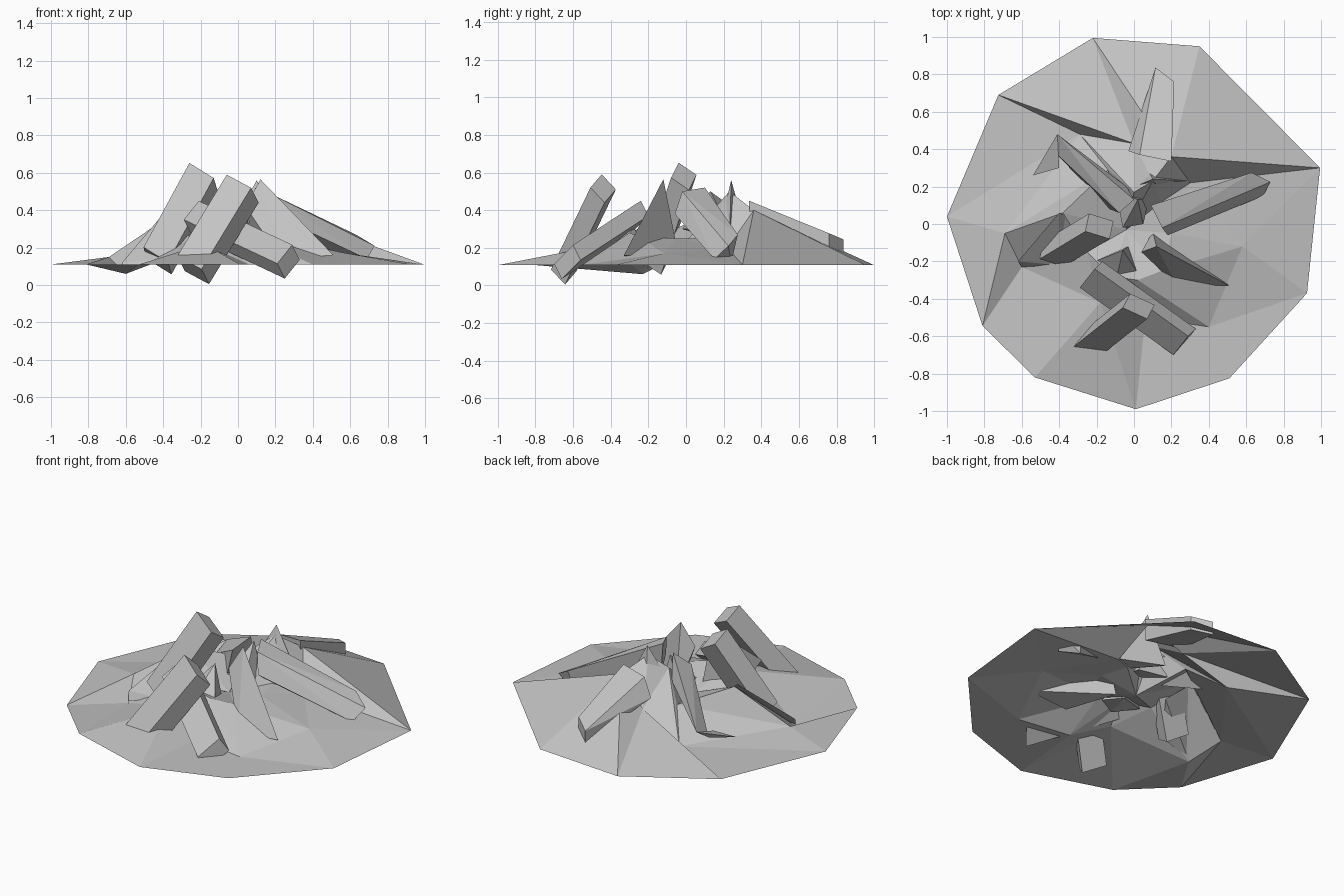
import bpy
import bmesh
from mathutils import Vector

cube = bpy.data.objects.get("Cube")
if cube:
    bpy.data.objects.remove(cube, do_unlink=True)

stone = bpy.data.materials.new("stone_grey")
stone.use_nodes = True
colour = (0.55, 0.55, 0.55, 1)
stone.diffuse_color = colour
stone.node_tree.nodes["Principled BSDF"].inputs["Base Color"].default_value = colour


def finish(bm, name):
    bmesh.ops.recalc_face_normals(bm, faces=bm.faces)
    mesh = bpy.data.meshes.new(name)
    bm.to_mesh(mesh)
    bm.free()
    mesh.materials.append(stone)
    obj = bpy.data.objects.new(name, mesh)
    bpy.context.collection.objects.link(obj)
    return obj


def hull(name, points):
    """Solid chunk wrapped around a few corner points."""
    bm = bmesh.new()
    verts = [bm.verts.new(p) for p in points]
    bmesh.ops.convex_hull(bm, input=verts)
    loose = [v for v in bm.verts if not v.link_faces]
    bmesh.ops.delete(bm, geom=loose, context='VERTS')
    return finish(bm, name)


def beam(name, start, end, across, up):
    """Four-sided block between two end centres, with end edges across and up."""
    points = []
    for centre in (start, end):
        for i in (-0.5, 0.5):
            for j in (-0.5, 0.5):
                points.append(Vector(centre) + i * Vector(across) + j * Vector(up))
    return hull(name, points)


# Faceted mound: flat rim, broken slope, uneven crest and a sunken middle
rim = [(-.22, .995), (.35, .95), (.995, .30), (.925, -.37), (.51, -.825),
       (.01, -.99), (-.53, -.82), (-.81, -.545), (-1, .04), (-.725, .69)]
slope = [(0, .43, .26), (.2, .36, .4), (.3, .22, .2), (.58, -.12, .17), (.4, -.55, .11),
         (.06, -.5, .11), (-.18, -.42, .22), (-.6, -.23, .06), (-.69, -.05, .15), (-.29, .48, .12)]
crest = [(0, .17, .42), (.1, .23, .5), (.15, .12, .25), (.2, -.05, .25), (.15, -.25, .26),
         (.02, -.3, .28), (-.12, -.28, .3), (-.25, -.15, .25), (-.38, .06, .36), (-.14, .29, .27)]
bm = bmesh.new()
rings = [[bm.verts.new(p) for p in ring]
         for ring in ([(x, y, .11) for x, y in rim], slope, crest)]
middle = bm.verts.new((-.04, -.03, .2))
count = len(rim)
for i in range(count):
    k = (i + 1) % count
    for outer, inner in zip(rings, rings[1:]):
        if i == 1:  # the steep ridge splits the other way
            bm.faces.new((outer[i], outer[k], inner[i]))
            bm.faces.new((outer[k], inner[k], inner[i]))
        else:
            bm.faces.new((outer[i], outer[k], inner[k]))
            bm.faces.new((outer[i], inner[k], inner[i]))
    bm.faces.new((rings[2][i], rings[2][k], middle))
finish(bm, "mound")

# Fallen blocks leaning out from the middle
beam("front_block", (.025, -.44, .515), (-.24, -.65, .08),
     (.13, -.06, -.07), (.04, .075, -.08))
beam("front_cross_block", (-.23, -.27, .36), (.27, -.63, .125),
     (.08, .1, .1), (.04, .04, -.08))
beam("right_block", (-.185, -.012, .58), (-.43, -.16, .13),
     (.13, -.04, -.08), (.02, .095, -.065))
hull("back_slab", [(.03, .37, .43), (.2, .335, .45), (-.03, .39, .32), (.2, .34, .31),
                   (.115, .837, .244), (.215, .76, .277), (.115, .837, .16), (.215, .76, .19)])
hull("left_slab", [(.15, -.02, .5), (.73, .225, .21), (.09, .1, .52), (.63, .275, .27),
                   (.18, -.06, .38), (.69, .15, .14), (.12, .08, .29), (.6, .24, .12)])
hull("back_right_slab", [(-.41, .48, .24), (-.43, .39, .18), (.0, .13, .5), (-.08, .06, .42),
                         (-.13, .08, .25), (-.04, .2, .36)])

# Sharp broken shards
hull("front_left_shard", [(.12, -.12, .565), (.04, -.15, .42), (.51, -.33, .16),
                          (.23, -.33, .14), (.1, -.04, .16)])
hull("back_shard", [(.1, .24, .56), (-.04, .18, .3), (.3, .23, .2),
                    (.16, .16, .22), (.05, .34, .2)])
hull("small_front_shard", [(-.06, -.14, .42), (-.21, -.2, .25), (-.1, -.32, .24),
                           (.02, -.26, .25), (-.03, -.12, .22)])
hull("right_foot_shard", [(-.4, .06, .38), (-.62, -.2, .12), (-.4, -.22, .14),
                          (-.25, -.02, .25), (-.6, -.23, .07)])
hull("back_right_shard", [(-.41, .48, .24), (-.43, .39, .18), (-.54, .26, .16), (-.4, .3, .18)])
hull("rear_splinter", [(.02, .13, .48), (-.06, -.02, .3), (.05, .0, .3),
                       (-.1, .18, .25), (.08, .14, .25)])
